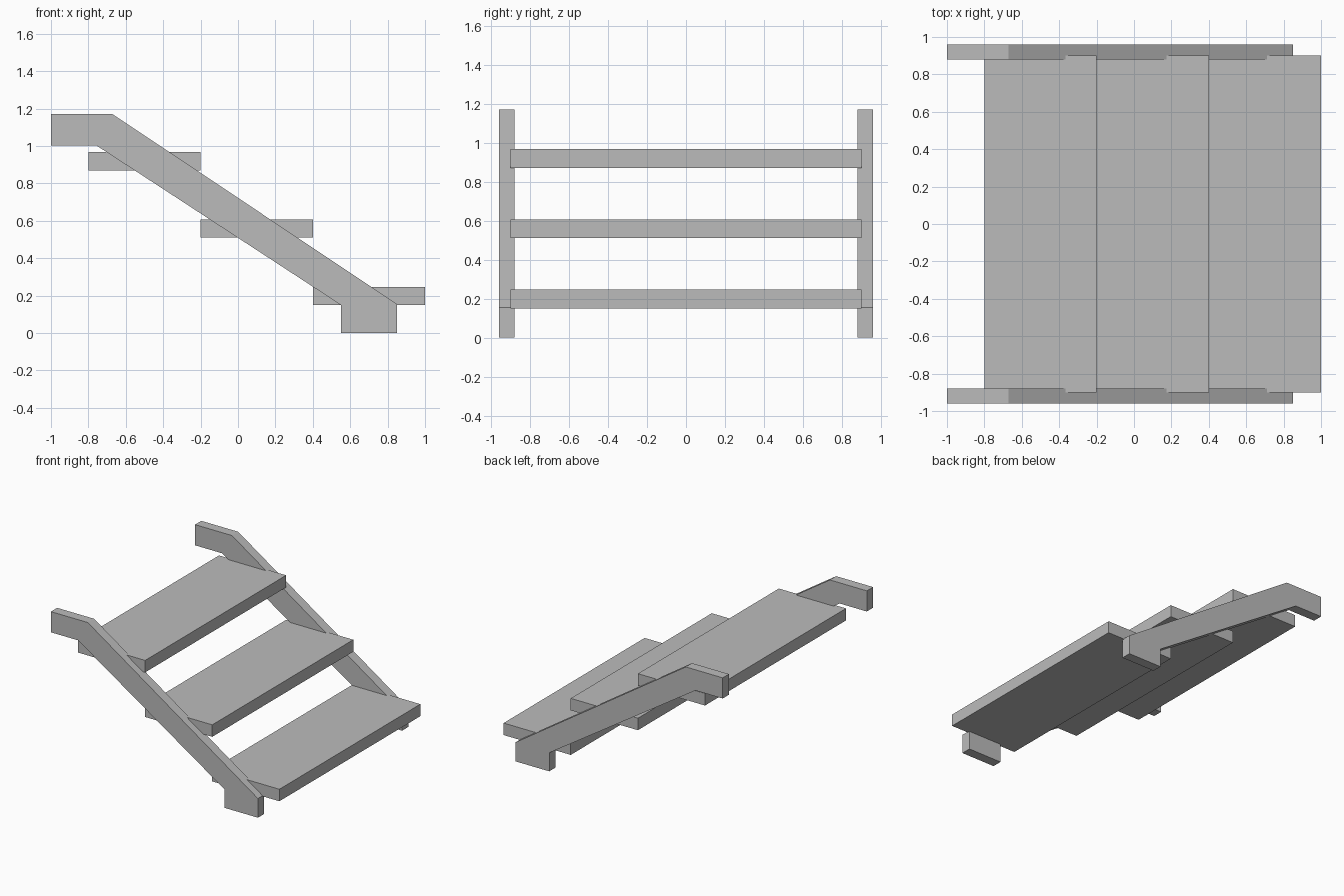
import bpy
import bmesh

cube = bpy.data.objects.get("Cube")
if cube:
    bpy.data.objects.remove(cube, do_unlink=True)

grey = bpy.data.materials.new("plain_grey")
grey.use_nodes = True
grey.diffuse_color = (0.5, 0.5, 0.5, 1)
grey.node_tree.nodes["Principled BSDF"].inputs["Base Color"].default_value = (0.5, 0.5, 0.5, 1)


def extrude_profile(name, profile, y_min, y_max):
    """Extrude an x-z outline along y into a solid."""
    bm = bmesh.new()
    face = bm.faces.new([bm.verts.new((x, y_min, z)) for x, z in profile])
    result = bmesh.ops.extrude_face_region(bm, geom=[face])
    moved = [v for v in result["geom"] if isinstance(v, bmesh.types.BMVert)]
    bmesh.ops.translate(bm, verts=moved, vec=(0, y_max - y_min, 0))
    bmesh.ops.recalc_face_normals(bm, faces=bm.faces)
    mesh = bpy.data.meshes.new(name)
    bm.to_mesh(mesh)
    bm.free()
    mesh.materials.append(grey)
    obj = bpy.data.objects.new(name, mesh)
    bpy.context.collection.objects.link(obj)
    return obj


# Sloping side beams with a level top end and an upright foot
beam = [(-1, 1.17), (-0.67, 1.17), (0.85, 0.155), (0.85, 0),
        (0.55, 0), (0.55, 0.15), (-0.757, 1.003), (-1, 1.003)]
extrude_profile("front_side_beam", beam, -0.96, -0.88)
extrude_profile("back_side_beam", beam, 0.88, 0.96)

# Three flat treads, let slightly into the beams
for i, name in enumerate(("lower_tread", "middle_tread", "upper_tread")):
    x, z = 0.4 - 0.6 * i, 0.15 + 0.36 * i
    extrude_profile(name, [(x, z), (x + 0.6, z), (x + 0.6, z + 0.097), (x, z + 0.097)], -0.9, 0.9)
